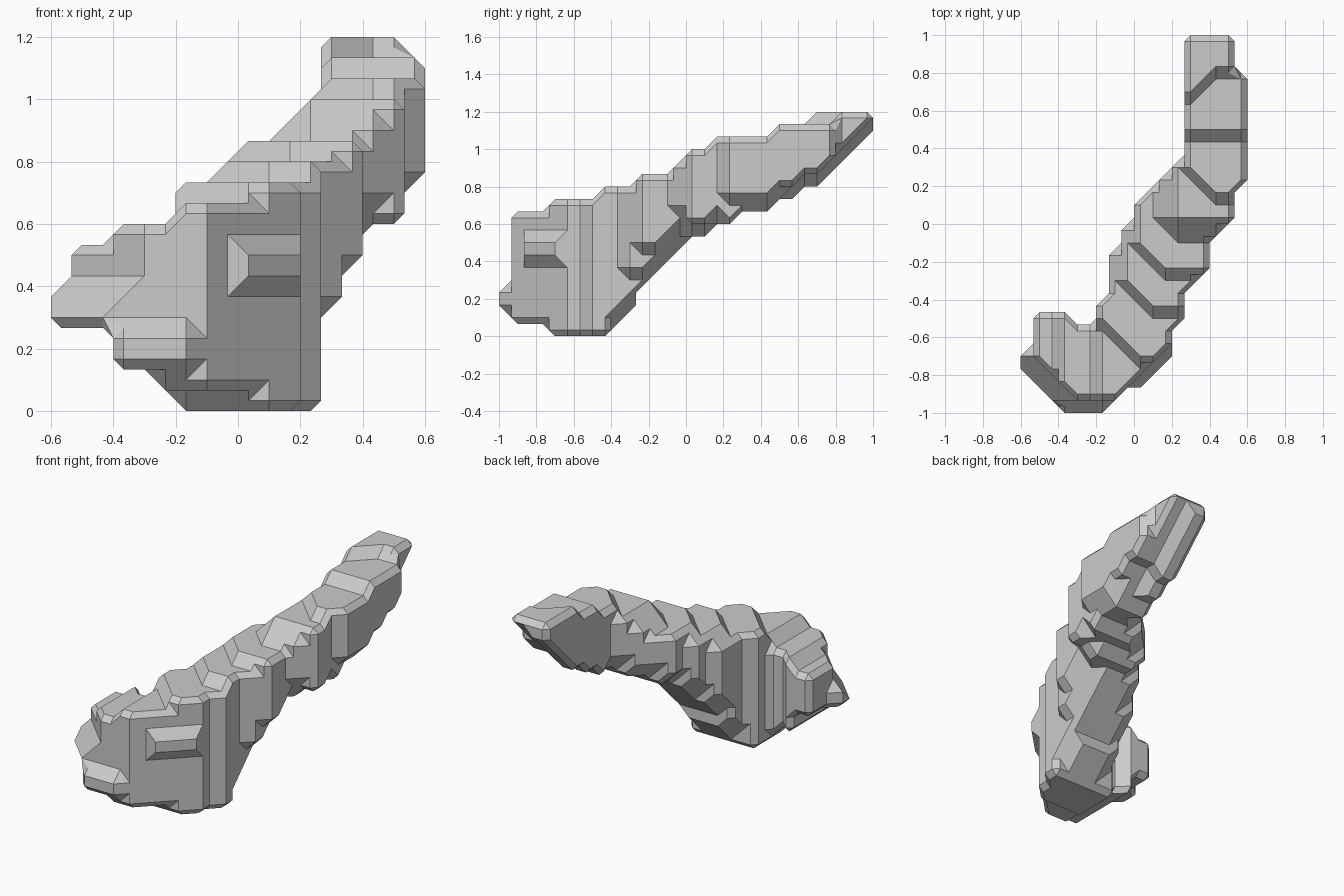
import bpy, bmesh
from itertools import product
from mathutils import Vector

if "Cube" in bpy.data.objects:
    bpy.data.objects.remove(bpy.data.objects["Cube"])

# The form is a block sculpture on a 1/15 grid whose steps are bevelled at half a block.
U = 1 / 15
NX, NY, NZ = 18, 30, 18

# Outlines in grid units: plan (x, y), front (x, z), underside (y, z)
PLAN = [(8, 15), (8, 12.5), (9, 11.5), (9, 3.5), (8, 2.5), (8, .5), (6, -1.5), (6, -3.5),
        (4, -5.5), (4, -7.5), (3, -8.5), (3, -10.5), (.5, -13), (-.5, -13), (-2.5, -15),
        (-5.5, -15), (-9, -11.5), (-9, -10.5), (-8, -9.5), (-8, -7), (-5.5, -7), (-4.5, -8),
        (-3, -8), (-3, -6.5), (-2, -5.5), (-2, -3), (-1, -2), (-1, -1), (0, 0), (0, 1.5),
        (4, 5.5), (4, 15)]
FRONT = [(-9, 4.5), (-8.5, 4), (-6, 4), (-6, 2.5), (-5.5, 2), (-4.5, 2), (-3, .5), (-2.5, 0),
         (3.5, 0), (4, .5), (4, 4.5), (5, 5.5), (5, 6.5), (6, 7.5), (6, 8.5), (6.5, 9),
         (7.5, 9), (8, 9.5), (8, 10.5), (9, 11.5), (9, 16.5), (7.5, 18), (4, 18), (4, 15),
         (3.5, 15), (2, 13.5), (.5, 13), (-.5, 12), (-2, 11), (-3, 10.5), (-3.5, 9),
         (-5.5, 9), (-6, 8), (-8, 8), (-8, 6.5), (-9, 5.5)]
UNDER = [(-15, 2), (-14.01, 2), (-14, 1), (-11.5, 1), (-10.5, 0), (-6.5, 0), (-4, 2.5),
         (-4, 3.5), (.5, 8), (1.5, 8), (2.5, 9), (3.5, 9), (4.5, 10), (6.5, 10), (7.5, 11),
         (8.5, 11), (9.5, 12), (10.5, 12), (15, 16.5), (15, 40), (-15, 40)]
# Terraces along the back: start limit, bend in the step line, height
TERRACES = [(9, 6.5, 16), (4, 3.5, 15), (3, 3.5, 14), (-1, 2.5, 13), (-5, 1.5, 12), (-10, .5, 11)]


def inside(poly, x, y):
    hit = False
    for (x0, y0), (x1, y1) in zip(poly, poly[1:] + poly[:1]):
        if (y0 > y) != (y1 > y) and x < x0 + (y - y0) * (x1 - x0) / (y1 - y0):
            hit = not hit
    return hit


def top_height(x, y):
    if y > 10 + min(max(0, x - 5), 2.2):
        return 18
    if y > 7:
        return 17
    for limit, bend, z in TERRACES:
        if y + min(x, bend) >= limit:
            return z
    if x < -6:
        return 8
    return 9 if x + y < -12 and x < -3 else 10


def solid(i, j, k):
    if not (0 <= i < NX and 0 <= j < NY and 0 <= k < NZ):
        return False
    x, y, z = i - 8.5, j - 14.5, k + .5
    if not (inside(PLAN, x, y) and inside(FRONT, x, z) and inside(UNDER, y, z)):
        return False
    if z > top_height(x, y):
        return False
    # front lip
    if y < -14 and not (2 < z < 4 and -6 < x < -2):
        return False
    # sloped front corner
    if (z > 6 and x + y < -18.5) or (z > 5 and x + y < -19.5):
        return False
    # flat diagonal flank with one raised ledge
    ledge = 6 <= z <= 8 and -.6 < x < 3
    if -14 < y < -8 and x - y > (13.6 if ledge else 12.6):
        return False
    # narrowed keel under the slope and the tip
    right_edge = not inside(PLAN, x + 1, y)
    left_edge = not inside(PLAN, x - 1, y)
    low = not inside(UNDER, y, z - 1.1)
    if y > -6 and low and (right_edge or (left_edge and y < 6)):
        return False
    if -5 < y < 0 and x - (z - y - 7.5) > 3.2:
        return False
    if y > 8 and low and x > 6:
        return False
    # overhanging ribs on the right flank
    if -5 < y < 0 and z < y + 10.2 and right_edge and inside(FRONT, x + 1, z):
        return False
    return True


CORNERS = list(product((0, 1), repeat=3))


def groups(filled):
    # edge-connected corner groups in one cell
    left = set(filled)
    while left:
        stack, found = [left.pop()], []
        while stack:
            c = stack.pop()
            found.append(c)
            near = [n for n in left if sum(abs(a - b) for a, b in zip(c, n)) == 1]
            left.difference_update(near)
            stack += near
        yield found


def cell_faces(filled):
    # bevelled surface patch for one cell, hulled from its smaller side
    side = filled if len(filled) <= 4 else frozenset(CORNERS) - filled
    out = []
    for group in groups(side):
        pts = {tuple(map(float, c)) for c in group}
        for c in group:
            for a in range(3):
                n = list(c)
                n[a] = 1 - n[a]
                if tuple(n) not in side:
                    pts.add(tuple((p + q) / 2 for p, q in zip(c, n)))
        b = bmesh.new()
        for p in sorted(pts):
            b.verts.new(p)
        bmesh.ops.convex_hull(b, input=b.verts[:])
        for f in b.faces:
            co = [v.co.copy() for v in f.verts]
            if not any(all(abs(p[a] - e) < 1e-4 for p in co) for a in range(3) for e in (0, 1)):
                out.append(co)
        b.free()
    return out


# Assemble the stepped body from its surface patches
full = {p for p in product(range(NX), range(NY), range(NZ)) if solid(*p)}
cache = {}
bm = bmesh.new()
for base in product(range(-1, NX), range(-1, NY), range(-1, NZ)):
    filled = frozenset(c for c in CORNERS if tuple(a + b for a, b in zip(base, c)) in full)
    if len(filled) in (0, 8):
        continue
    if filled not in cache:
        cache[filled] = cell_faces(filled)
    offset = Vector(base) + Vector((-8.5, -14.5, .5))
    for tri in cache[filled]:
        bm.faces.new([bm.verts.new((p + offset) * U) for p in tri])
bmesh.ops.remove_doubles(bm, verts=bm.verts[:], dist=1e-4)
bmesh.ops.recalc_face_normals(bm, faces=bm.faces[:])
bmesh.ops.dissolve_limit(bm, angle_limit=.02, verts=bm.verts[:], edges=bm.edges[:])

mesh = bpy.data.meshes.new("stepped_body")
bm.to_mesh(mesh)
bm.free()
body = bpy.data.objects.new("stepped_body", mesh)
bpy.context.collection.objects.link(body)
